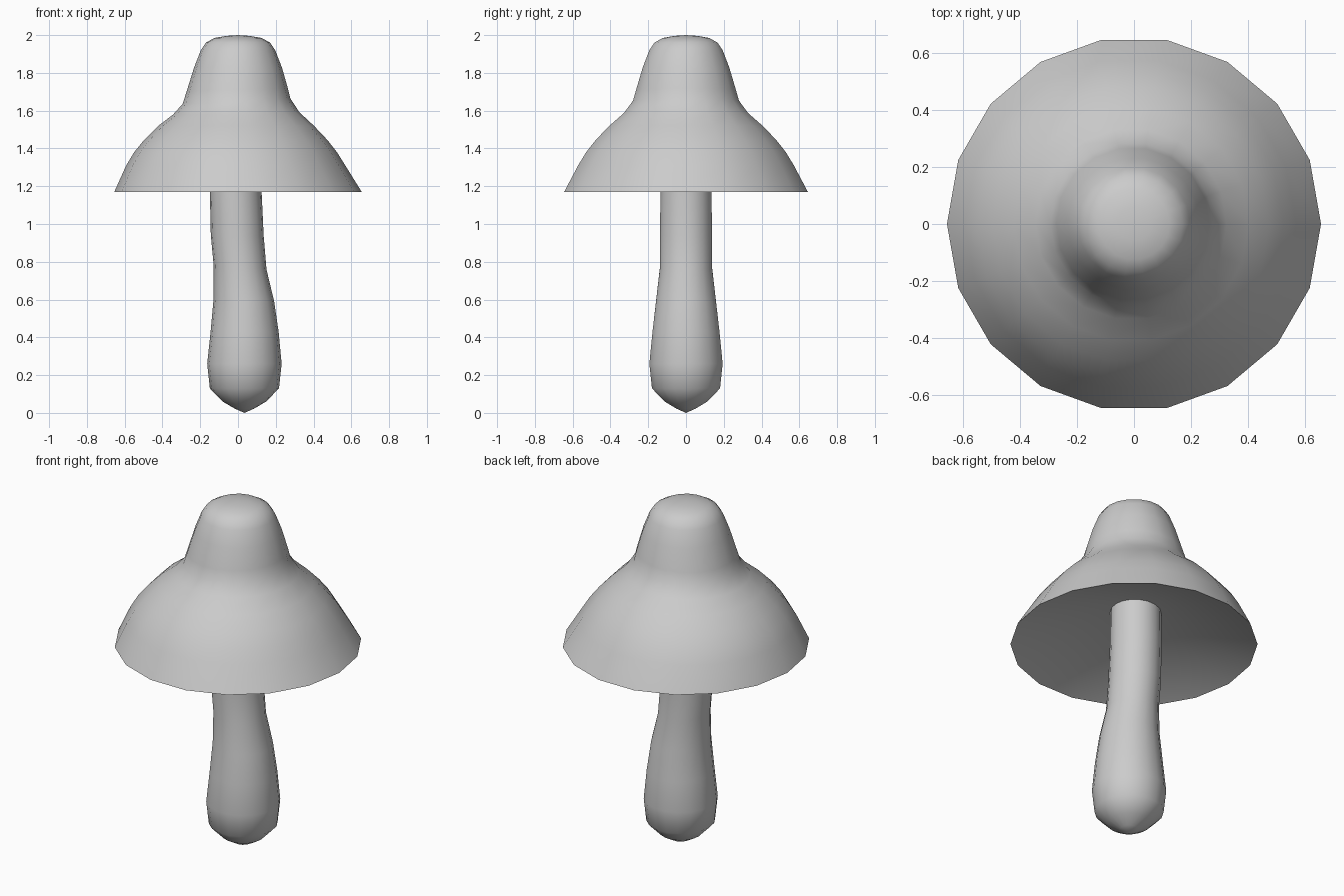
import bpy, bmesh, math

if "Cube" in bpy.data.objects:
    bpy.data.objects.remove(bpy.data.objects["Cube"])


def lathe(name, rings, sides, start=None, end=None, angle=50):
    """Skin rings of (z, radius, x offset, tilt); start/end are closing points."""
    bm = bmesh.new()
    loops = []
    for z, r, cx, tilt in rings:
        loop = []
        for i in range(sides):
            a = 2 * math.pi * i / sides
            x = r * math.cos(a)
            loop.append(bm.verts.new((cx + x, r * math.sin(a), z + tilt * x)))
        loops.append(loop)
    for lo, hi in zip(loops, loops[1:]):
        for i in range(sides):
            j = (i + 1) % sides
            bm.faces.new((lo[i], lo[j], hi[j], hi[i]))
    for point, loop in ((start, loops[0]), (end, loops[-1])):
        if point:
            tip = bm.verts.new(point)
            for i in range(sides):
                bm.faces.new((loop[i], loop[(i + 1) % sides], tip))
    bmesh.ops.recalc_face_normals(bm, faces=bm.faces)
    mesh = bpy.data.meshes.new(name)
    bm.to_mesh(mesh)
    bm.free()
    obj = bpy.data.objects.new(name, mesh)
    bpy.context.collection.objects.link(obj)
    bpy.ops.object.select_all(action='DESELECT')
    obj.select_set(True)
    bpy.context.view_layer.objects.active = obj
    bpy.ops.object.shade_smooth_by_angle(angle=math.radians(angle))
    return obj


# Bell-shaped cap with a shallow conical underside
lathe("cap", [
    (1.17, 0.655, 0.0, 0.0),
    (1.31, 0.58, -0.012, 0.0),
    (1.38, 0.537, -0.013, 0.0),
    (1.445, 0.485, -0.012, 0.0),
    (1.52, 0.412, -0.01, 0.0),
    (1.585, 0.335, -0.01, 0.02),
    (1.65, 0.285, -0.008, 0.05),
    (1.71, 0.268, -0.004, 0.03),
    (1.83, 0.232, 0.0, 0.0),
    (1.92, 0.197, 0.0, 0.0),
    (1.96, 0.17, 0.0, 0.0),
    (1.985, 0.125, 0.0, 0.0),
    (1.996, 0.06, 0.0, 0.0),
], 18, start=(0, 0, 1.42), end=(0, 0, 2.0))

# Slightly bent stem with a swollen, rounded foot
lathe("stem", [
    (0.022, 0.05, 0.034, 0.0),
    (0.06, 0.115, 0.034, 0.0),
    (0.13, 0.183, 0.034, 0.0),
    (0.26, 0.197, 0.034, 0.0),
    (0.43, 0.18, 0.035, 0.0),
    (0.60, 0.16, 0.031, -0.05),
    (0.77, 0.14, 0.011, -0.08),
    (0.94, 0.14, -0.004, -0.03),
    (1.17, 0.137, -0.012, 0.0),
    (1.40, 0.135, -0.012, 0.0),
], 18, start=(0.034, 0, 0.0), end=(-0.012, 0, 1.44))
